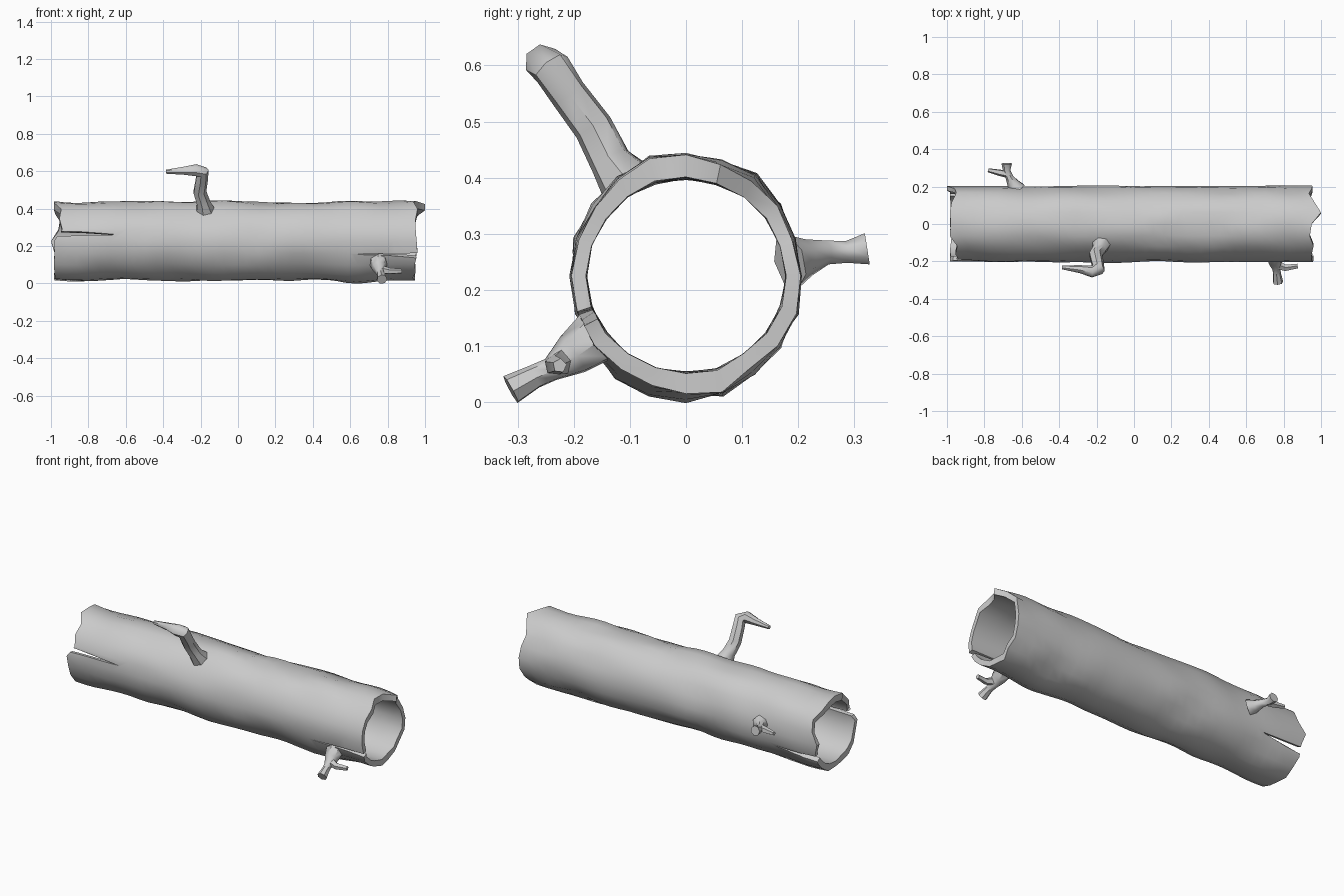
import bpy, bmesh, math
from mathutils import Vector, noise

cube = bpy.data.objects.get("Cube")
if cube:
    bpy.data.objects.remove(cube, do_unlink=True)

bark = bpy.data.materials.new("bark_grey")
bark.use_nodes = True
GREY = (0.6, 0.6, 0.6, 1)
bark.diffuse_color = GREY
bark.node_tree.nodes["Principled BSDF"].inputs["Base Color"].default_value = GREY

SIDES, RINGS, MID = 20, 32, 0.225


def make_object(name, bm):
    bmesh.ops.recalc_face_normals(bm, faces=bm.faces)
    mesh = bpy.data.meshes.new(name)
    bm.to_mesh(mesh)
    bm.free()
    mesh.materials.append(bark)
    obj = bpy.data.objects.new(name, mesh)
    bpy.context.collection.objects.link(obj)
    return obj


def smooth(obj, degrees):
    bpy.ops.object.select_all(action="DESELECT")
    obj.select_set(True)
    bpy.context.view_layer.objects.active = obj
    bpy.ops.object.shade_smooth_by_angle(angle=math.radians(degrees))


def bridge(bm, a, b):
    for i in range(len(a)):
        j = (i + 1) % len(a)
        bm.faces.new((a[i], a[j], b[j], b[i]))


# Hollow trunk: ragged ends, given per side from the back over the top
right_end = [.955, .95, .935, .965, 1.0, .95, .94, .96, .95, .95,
             .955, .96, .945, .95, .935, .945, .935, .95, .945, .955]
left_end = [-1.0, -.96, -.95, -.975, -.985, -.98, -.985, -.945, -.955, -.94,
            -.985, -.98, -.985, -.98, -.975, -.985, -.98, -.98, -.985, -.98]


def trunk_ring(bm, t, ry, rz, rough):
    ring = []
    for k in range(SIDES):
        a = math.tau * k / SIDES
        x = left_end[k] + (right_end[k] - left_end[k]) * t
        # Bumps follow a slow spiral and are strongest at top and bottom
        s = a + x * 0.7
        bump = noise.noise(Vector((x * 4, 2.2 * math.cos(s), 2.2 * math.sin(s))))
        r = 1 + rough * bump * (0.45 + 0.55 * abs(math.sin(a)))
        ring.append(bm.verts.new((x, ry * r * math.cos(a), MID + rz * r * math.sin(a))))
    return ring


bm = bmesh.new()
steps = [i / RINGS for i in range(RINGS + 1)]
outer = [trunk_ring(bm, t, 0.203, 0.213, 0.10) for t in steps]
inner = [trunk_ring(bm, t, 0.178, 0.175, 0.05) for t in steps]
for shell in (outer, inner):
    for a, b in zip(shell, shell[1:]):
        bridge(bm, a, b)
bridge(bm, outer[0], inner[0])
bridge(bm, outer[-1], inner[-1])
trunk = make_object("hollow_trunk", bm)


# Wedge-shaped splits running in from the ends
def split(tip_x, end_x, angle, tip_angle, width):
    wedge = bmesh.new()
    layers = []
    for r in (0.13, 0.28):
        pts = [(tip_x, tip_angle), (end_x, angle - width), (end_x, angle + width)]
        layers.append([wedge.verts.new((x, r * math.cos(math.radians(d)),
                                        MID + r * math.sin(math.radians(d))))
                       for x, d in pts])
        wedge.faces.new(layers[-1])
    bridge(wedge, *layers)
    cutter = make_object("split_cutter", wedge)
    cutter.hide_render = True
    mod = trunk.modifiers.new("split", "BOOLEAN")
    mod.operation, mod.solver, mod.object = "DIFFERENCE", "EXACT", cutter
    bpy.context.view_layer.objects.active = trunk
    bpy.ops.object.modifier_apply(modifier=mod.name)
    bpy.data.objects.remove(cutter, do_unlink=True)


split(-0.64, -1.05, 168, 170, 5)
split(0.62, 1.02, 203, 200, 5)
split(-0.72, -1.05, -28, -24, 6)
smooth(trunk, 50)


# Broken branches: tapering tubes through (x, y, z, radius) points
def branch(name, points, sides=7):
    bm = bmesh.new()
    pos = [Vector(p[:3]) for p in points]
    rings = []
    for i, p in enumerate(pos):
        d = (pos[min(i + 1, len(pos) - 1)] - pos[max(i - 1, 0)]).normalized()
        u = d.cross(Vector((0.3, 0.4, 1)) if abs(d.z) < 0.8 else Vector((1, 0, 0)))
        u.normalize()
        v = d.cross(u)
        if rings:  # keep the sides lined up with the ring before
            u = (last_u - d * last_u.dot(d)).normalized()
            v = d.cross(u)
        last_u = u
        angles = [math.tau * k / sides for k in range(sides)]
        rings.append([bm.verts.new(p + points[i][3] * (u * math.cos(a) + v * math.sin(a)))
                      for a in angles])
    for a, b in zip(rings, rings[1:]):
        bridge(bm, a, b)
    bm.faces.new(rings[0])
    bm.faces.new(rings[-1])
    smooth(make_object(name, bm), 50)


branch("top_branch", [(-.175, -.10, .385, .055), (-.185, -.135, .43, .038),
                      (-.205, -.165, .49, .036), (-.195, -.21, .55, .034),
                      (-.19, -.24, .595, .036), (-.225, -.255, .605, .033),
                      (-.29, -.242, .602, .022), (-.385, -.232, .597, .011)])
branch("front_branch", [(.75, -.16, .115, .05), (.755, -.2, .085, .04),
                        (.76, -.24, .058, .022), (.765, -.27, .045, .022),
                        (.77, -.312, .022, .028)])
branch("front_twig", [(.755, -.215, .075, .026), (.81, -.235, .065, .018),
                      (.875, -.225, .065, .013)], 5)
branch("back_branch", [(-.625, .185, .25, .05), (-.645, .215, .258, .034),
                       (-.665, .25, .267, .022), (-.68, .285, .268, .02),
                       (-.68, .323, .274, .029)])
branch("back_twig", [(-.67, .265, .268, .02), (-.72, .275, .268, .018),
                     (-.78, .288, .27, .011)], 5)
